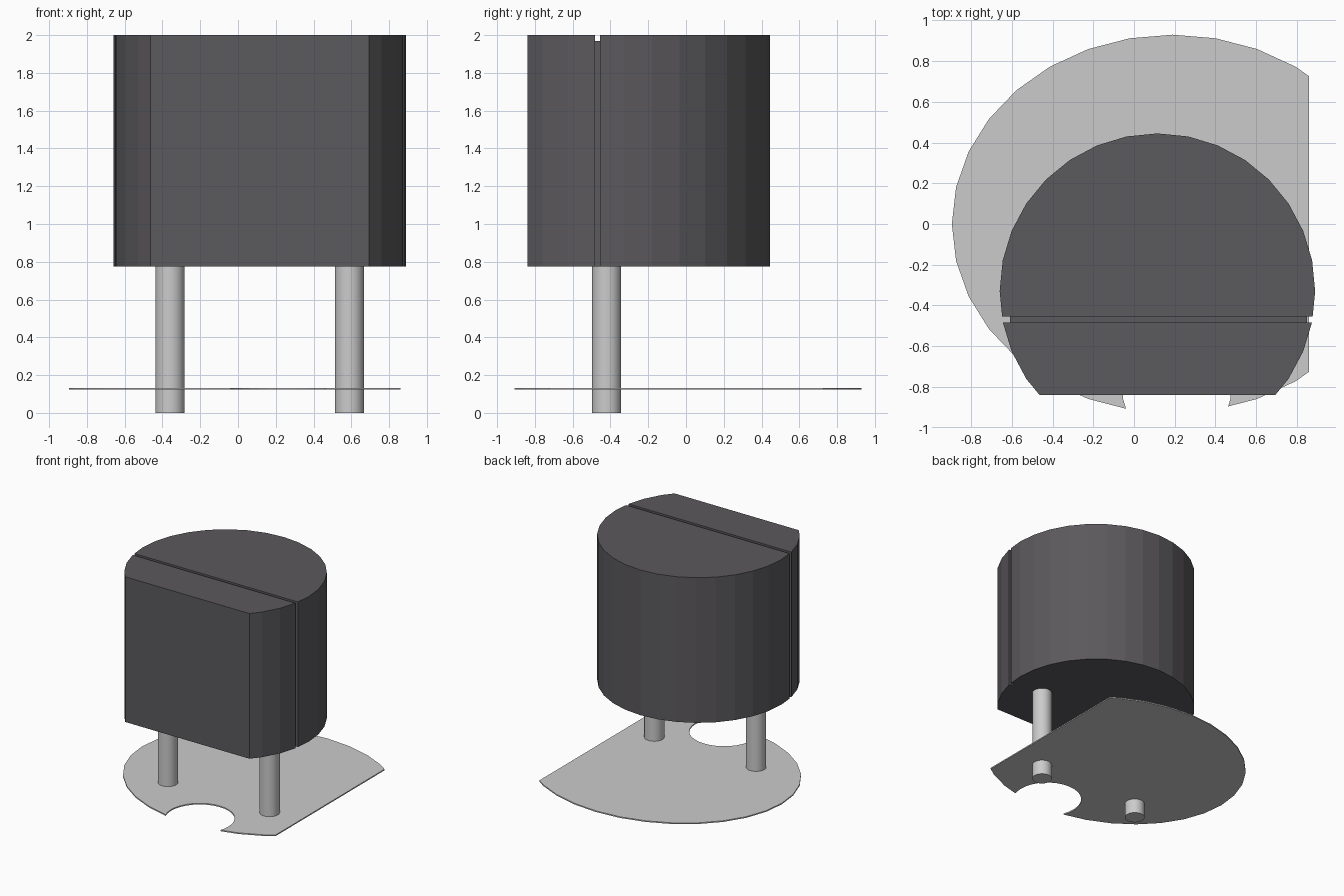
import bpy, bmesh, math
from mathutils import Vector

if "Cube" in bpy.data.objects:
    bpy.data.objects.remove(bpy.data.objects["Cube"])


def prism(name, points, z0, z1, cut_at=None, cut_normal=None):
    """Extrude a flat outline upward, optionally trimmed by a straight line."""
    bm = bmesh.new()
    bm.faces.new([bm.verts.new((x, y, z0)) for x, y in points])
    if cut_at:
        bmesh.ops.bisect_plane(bm, geom=bm.verts[:] + bm.edges[:] + bm.faces[:],
                               plane_co=cut_at, plane_no=cut_normal, clear_outer=True)
    ext = bmesh.ops.extrude_face_region(bm, geom=bm.faces[:], use_keep_orig=True)
    top = [g for g in ext["geom"] if isinstance(g, bmesh.types.BMVert)]
    bmesh.ops.translate(bm, verts=top, vec=Vector((0, 0, z1 - z0)))
    bmesh.ops.recalc_face_normals(bm, faces=bm.faces[:])
    mesh = bpy.data.meshes.new(name)
    bm.to_mesh(mesh)
    bm.free()
    obj = bpy.data.objects.new(name, mesh)
    bpy.context.collection.objects.link(obj)
    return obj


def ellipse(cx, cy, rx, ry, sides=32):
    return [(cx + rx * math.cos(2 * math.pi * i / sides),
             cy + ry * math.sin(2 * math.pi * i / sides)) for i in range(sides)]


def box(x0, x1, y0, y1):
    return [(x0, y0), (x1, y0), (x1, y1), (x0, y1)]


def carve(obj, cutter):
    """Subtract the cutter, then discard it."""
    mod = obj.modifiers.new("carve", "BOOLEAN")
    mod.operation = "DIFFERENCE"
    mod.solver = "EXACT"
    mod.object = cutter
    cutter.hide_render = True
    bpy.context.view_layer.objects.active = obj
    bpy.ops.object.modifier_apply(modifier=mod.name)
    bpy.data.objects.remove(cutter, do_unlink=True)


# Dark body: faceted cylinder with a flat front
body = prism("body", ellipse(0.115, -0.33, 0.775, 0.775), 0.775, 2.0,
             (0, -0.84, 0), (0, -1, 0))
dark = bpy.data.materials.new("dark_plastic")
dark.diffuse_color = (0.105, 0.10, 0.108, 1)
dark.use_nodes = True
dark.node_tree.nodes["Principled BSDF"].inputs["Base Color"].default_value = dark.diffuse_color
body.data.materials.append(dark)

# Thin groove over the top and down both sides
slot = (-0.483, -0.455)
carve(body, prism("top_groove_cutter", box(-1, 1.2, *slot), 1.97, 2.1))
carve(body, prism("left_groove_cutter", box(-1, -0.61, *slot), 0.7, 2.1))
carve(body, prism("right_groove_cutter", box(0.85, 1.2, *slot), 0.7, 2.1))

# Thin base plate: trimmed right side and round notch at the front
plate = prism("base_plate", ellipse(0.19, 0, 1.085, 0.93), 0.123, 0.133,
              (0.86, 0, 0), (1, 0, 0))
carve(plate, prism("notch_cutter", ellipse(0.21, -0.81, 0.268, 0.268), 0.0, 0.3))

# Two round legs passing through the plate
for name, x in (("left_leg", -0.36), ("right_leg", 0.59)):
    bpy.ops.mesh.primitive_cylinder_add(vertices=32, radius=0.077, depth=0.775,
                                        location=(x, -0.42, 0.3875))
    bpy.context.object.name = name
    bpy.ops.object.shade_smooth_by_angle()
